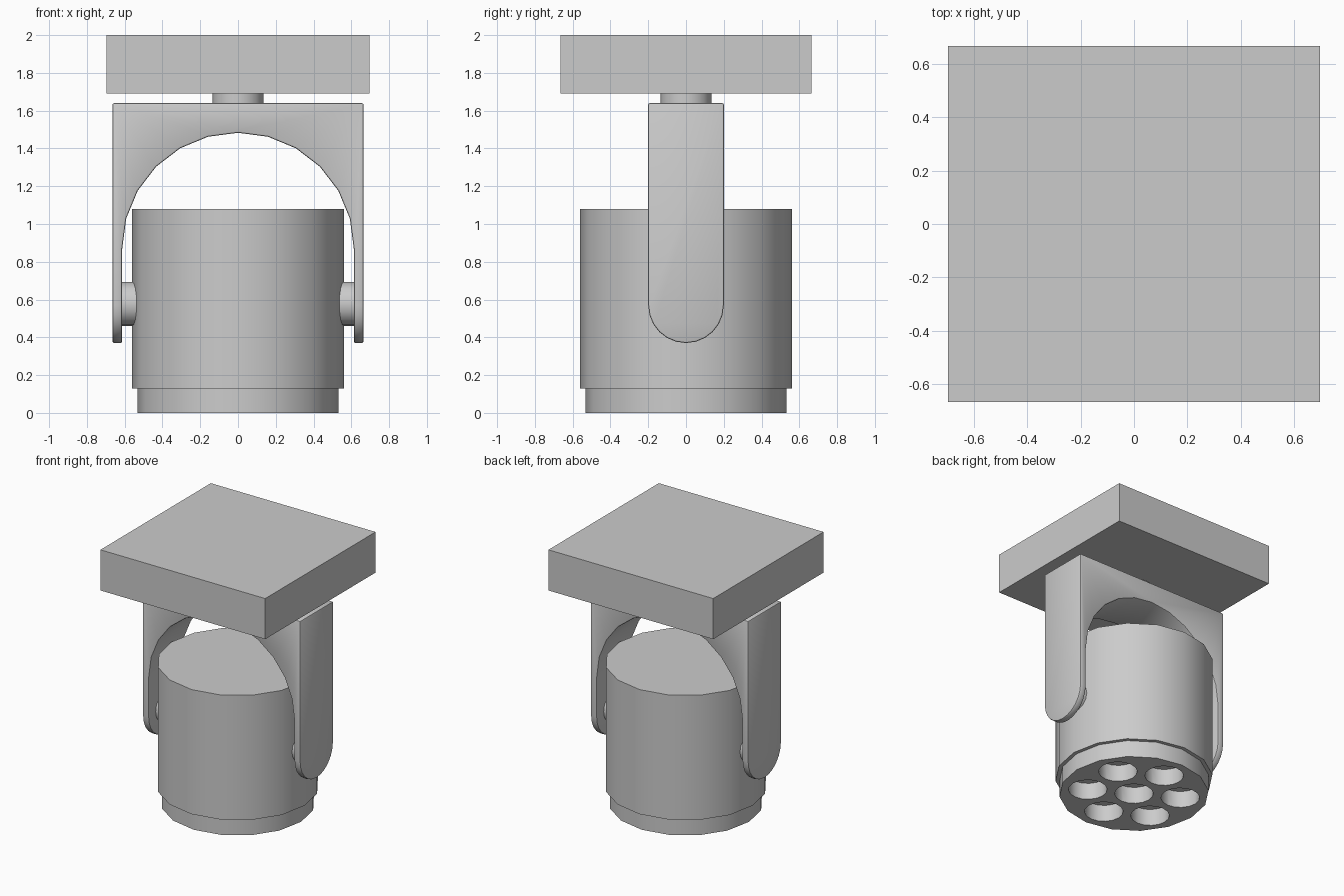
import bpy, bmesh
from math import sin, cos, pi, radians
from mathutils import Matrix, Vector

if "Cube" in bpy.data.objects:
    bpy.data.objects.remove(bpy.data.objects["Cube"])


def make(name, bm):
    bmesh.ops.recalc_face_normals(bm, faces=bm.faces)
    me = bpy.data.meshes.new(name)
    bm.to_mesh(me)
    bm.free()
    ob = bpy.data.objects.new(name, me)
    bpy.context.collection.objects.link(ob)
    return ob


def add_cyl(bm, r, z0, z1, n=16, x=0, y=0):
    bmesh.ops.create_cone(bm, cap_ends=True, segments=n, radius1=r, radius2=r,
                          depth=z1 - z0,
                          matrix=Matrix.Translation((x, y, (z0 + z1) / 2)))


def cylinder(name, r, z0, z1, n=16):
    bm = bmesh.new()
    add_cyl(bm, r, z0, z1, n)
    return make(name, bm)


def prism(name, points, axis):
    """Extrude a closed loop of 3D points along axis."""
    bm = bmesh.new()
    face = bm.faces.new([bm.verts.new(p) for p in points])
    new = bmesh.ops.extrude_face_region(bm, geom=[face])["geom"]
    bmesh.ops.translate(bm, vec=Vector(axis),
                        verts=[v for v in new if isinstance(v, bmesh.types.BMVert)])
    return make(name, bm)


def activate(ob):
    bpy.ops.object.select_all(action='DESELECT')
    ob.select_set(True)
    bpy.context.view_layer.objects.active = ob


def cut(ob, cutter):
    mod = ob.modifiers.new("cut", 'BOOLEAN')
    mod.operation, mod.solver, mod.object = 'DIFFERENCE', 'EXACT', cutter
    activate(ob)
    bpy.ops.object.modifier_apply(modifier=mod.name)
    bpy.data.objects.remove(cutter)


def smooth(ob):
    activate(ob)
    bpy.ops.object.shade_smooth_by_angle(angle=radians(32))


# Ceiling box
bm = bmesh.new()
bmesh.ops.create_cube(bm, size=1, matrix=Matrix.Translation((0, 0, 1.845))
                      @ Matrix.Diagonal((1.39, 1.33, 0.31, 1)))
make("mount_box", bm)

# Swivel stem
smooth(cylinder("swivel_stem", 0.135, 1.63, 1.70))

# Yoke: round-ended slab with an arch cut through it
side = [(-0.665, 0.2, 1.64), (-0.665, -0.2, 1.64)]
side += [(-0.665, -0.2 * cos(pi * i / 12), 0.57 - 0.2 * sin(pi * i / 12))
         for i in range(13)]
yoke = prism("yoke", side, (1.33, 0, 0))
arch = [(-0.613, -0.5, 0.1), (0.613, -0.5, 0.1)]
arch += [(0.613 * cos(pi * i / 12), -0.5, 0.87 + 0.613 * sin(pi * i / 12))
         for i in range(13)]
cut(yoke, prism("arch_cutter", arch, (0, 1, 0)))
bevel = yoke.modifiers.new("bevel", 'BEVEL')
bevel.width, bevel.segments = 0.009, 2
bevel.limit_method, bevel.angle_limit = 'ANGLE', radians(40)
activate(yoke)
bpy.ops.object.modifier_apply(modifier=bevel.name)
smooth(yoke)

# Lamp head
smooth(cylinder("lamp_head", 0.56, 0.13, 1.08))

# Front ring with seven lamp holes
ring = cylinder("lens_ring", 0.532, 0, 0.135)
bm = bmesh.new()
add_cyl(bm, 0.138, -0.1, 0.3)
for i in range(6):
    a = radians(30 + 60 * i)
    add_cyl(bm, 0.138, -0.1, 0.3, x=0.334 * cos(a), y=0.334 * sin(a))
cut(ring, make("hole_cutter", bm))
smooth(ring)

# Tilt pivots on both sides
for s, label in ((-1, "left"), (1, "right")):
    pivot = cylinder("tilt_pivot_" + label, 0.117, -0.05, 0.05)
    pivot.data.transform(Matrix.Translation((s * 0.57, 0, 0.577))
                         @ Matrix.Rotation(pi / 2, 4, 'Y'))
    smooth(pivot)
